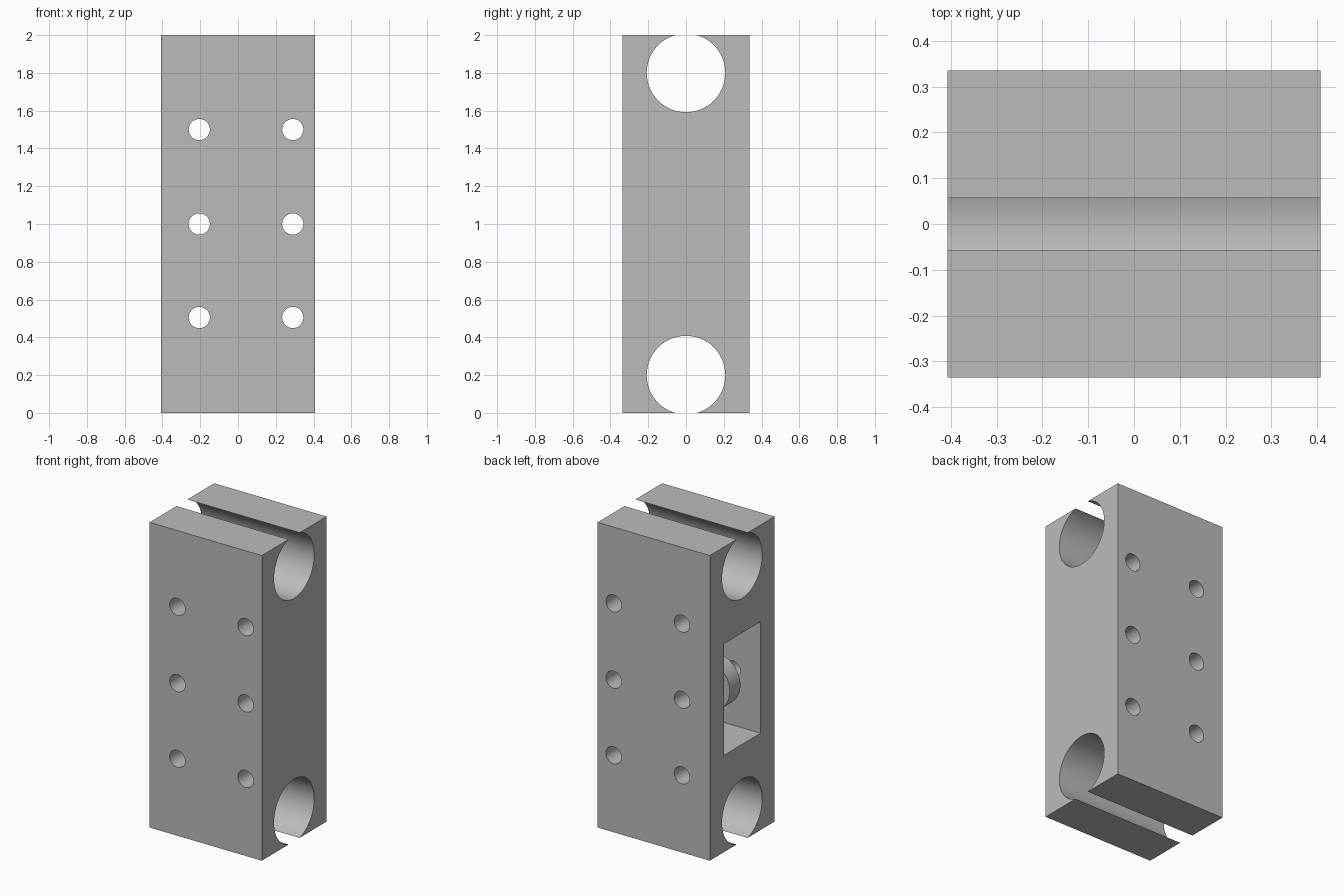
import bpy
from math import pi

if "Cube" in bpy.data.objects:
    bpy.data.objects.remove(bpy.data.objects["Cube"])

grey = bpy.data.materials.new("plain grey")
grey.use_nodes = True
colour = (0.5, 0.5, 0.5, 1)
grey.diffuse_color = colour
grey.node_tree.nodes["Principled BSDF"].inputs["Base Color"].default_value = colour


def box(name, low, high):
    centre = [(a + b) / 2 for a, b in zip(low, high)]
    bpy.ops.mesh.primitive_cube_add(size=1, location=centre)
    ob = bpy.context.object
    ob.name = name
    ob.scale = [b - a for a, b in zip(low, high)]
    bpy.ops.object.transform_apply(location=True, rotation=True, scale=True)
    ob.data.materials.append(grey)
    return ob


def rod(name, axis, centre, radius, length, sides=48):
    turn = (0, pi / 2, 0) if axis == "x" else (pi / 2, 0, 0)
    bpy.ops.mesh.primitive_cylinder_add(vertices=sides, radius=radius, depth=length,
                                        location=centre, rotation=turn)
    ob = bpy.context.object
    ob.name = name
    bpy.ops.object.transform_apply(location=True, rotation=True, scale=True)
    ob.data.materials.append(grey)
    return ob


def cut(target, cutter):
    mod = target.modifiers.new("cut", "BOOLEAN")
    mod.operation, mod.solver, mod.object = "DIFFERENCE", "EXACT", cutter
    bpy.context.view_layer.objects.active = target
    bpy.ops.object.modifier_apply(modifier=mod.name)
    bpy.data.objects.remove(cutter)


def smooth(ob):
    bpy.ops.object.select_all(action="DESELECT")
    ob.select_set(True)
    bpy.context.view_layer.objects.active = ob
    bpy.ops.object.shade_smooth_by_angle(angle=pi / 6)


# Main block
block = box("carriage_block", (-0.407, -0.335, 0), (0.407, 0.335, 2))

# Open bearing channels at both ends
for z in (0.2, 1.8):
    cut(block, rod("channel_cutter", "x", (0, 0, z), 0.208, 2, 96))

# Roller pocket in one side
cut(block, box("pocket_cutter", (-0.6, -0.19, 0.635), (0.02, 0.19, 1.365)))

# Bolt holes through the block
for x in (-0.205, 0.29):
    for z in (0.505, 1.0, 1.5):
        cut(block, rod("bolt_cutter", "y", (x, 0, z), 0.056, 2))
smooth(block)

# Bored roller inside the pocket
roller = rod("roller", "y", (-0.205, 0.02, 1.0), 0.165, 0.11, 64)
cut(roller, rod("bore_cutter", "y", (-0.205, 0, 1.0), 0.056, 1))
smooth(roller)
